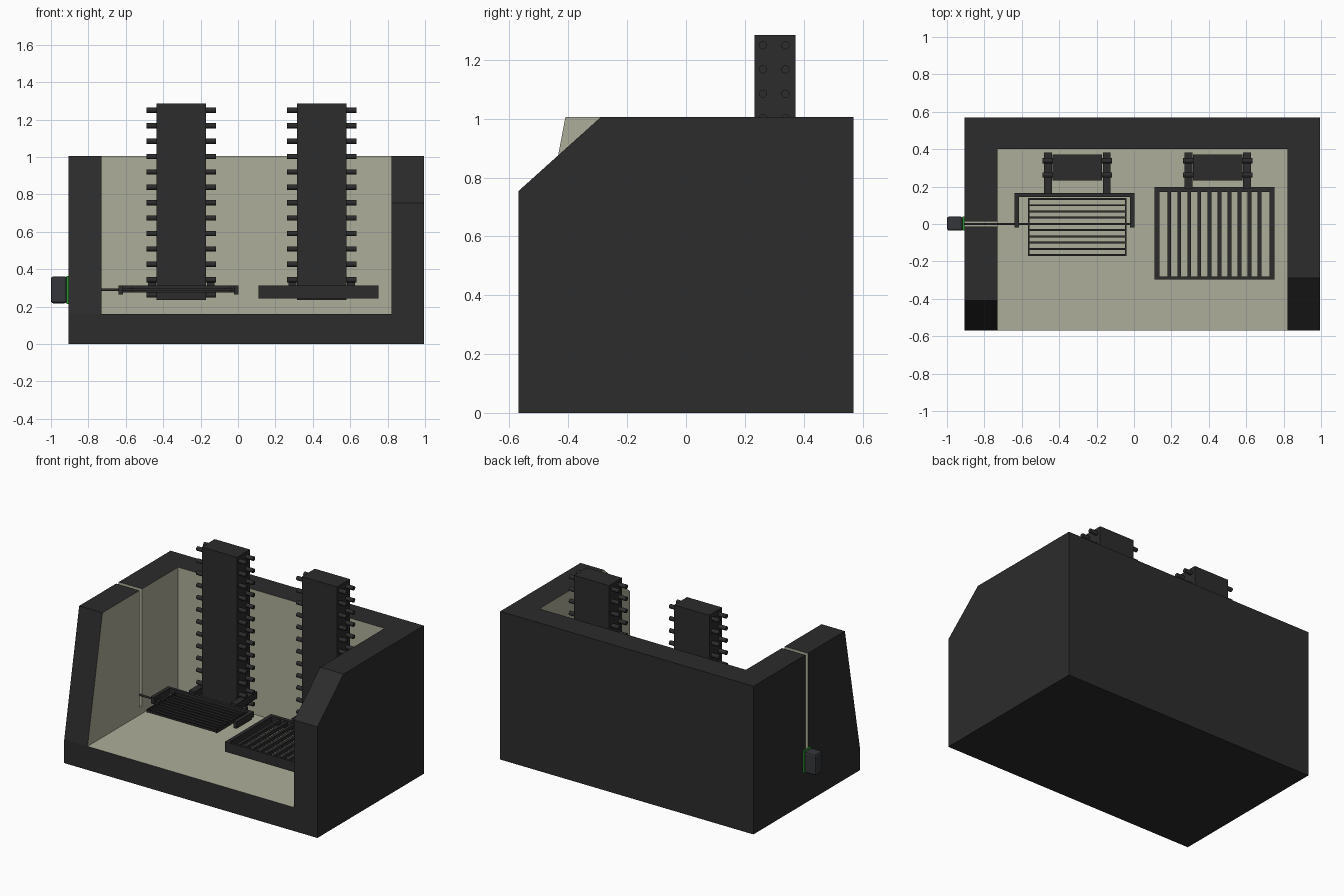
import bpy, bmesh
from mathutils import Matrix

if "Cube" in bpy.data.objects:
    bpy.data.objects.remove(bpy.data.objects["Cube"])


def material(name, rgb):
    m = bpy.data.materials.new(name)
    m.diffuse_color = (*rgb, 1)
    m.use_nodes = True
    m.node_tree.nodes["Principled BSDF"].inputs["Base Color"].default_value = m.diffuse_color
    return m


DARK = material("dark_steel", (0.025, 0.025, 0.025))
BRICK = material("firebrick", (0.42, 0.42, 0.32))
GREEN = material("green_plate", (0.02, 0.3, 0.03))
MOTOR = material("motor_grey", (0.035, 0.037, 0.042))


def finish(bm, name, mat=DARK):
    bmesh.ops.recalc_face_normals(bm, faces=bm.faces)
    me = bpy.data.meshes.new(name)
    bm.to_mesh(me)
    bm.free()
    ob = bpy.data.objects.new(name, me)
    bpy.context.collection.objects.link(ob)
    if mat:
        me.materials.append(mat)
    return ob


def add_box(bm, x0, x1, y0, y1, z0, z1):
    m = Matrix.Translation(((x0 + x1) / 2, (y0 + y1) / 2, (z0 + z1) / 2))
    m = m @ Matrix.Diagonal((x1 - x0, y1 - y0, z1 - z0, 1))
    bmesh.ops.create_cube(bm, size=1, matrix=m)


def add_rod(bm, x0, x1, y, z, r, sides=12):
    m = Matrix.Translation(((x0 + x1) / 2, y, z)) @ Matrix.Rotation(1.5707963, 4, 'Y')
    bmesh.ops.create_cone(bm, cap_ends=True, segments=sides, radius1=r, radius2=r,
                          depth=x1 - x0, matrix=m)


def boxes(name, dims, mat=DARK):
    bm = bmesh.new()
    for d in dims:
        add_box(bm, *d)
    return finish(bm, name, mat)


def prism(name, yz, x0, x1):
    bm = bmesh.new()
    f = bm.faces.new([bm.verts.new((x0, y, z)) for y, z in yz])
    new = bmesh.ops.extrude_face_region(bm, geom=[f])["geom"]
    bmesh.ops.translate(bm, vec=(x1 - x0, 0, 0),
                        verts=[v for v in new if isinstance(v, bmesh.types.BMVert)])
    return finish(bm, name, None)


# Firebox: outer block with cavity, slanted front cheeks and a spit slot cut away
XL, XR, YB, ZF = -0.73, 0.82, 0.40, 0.16
body = boxes("firebox", [(-0.905, 0.995, -0.57, 0.57, 0, 1.005)])
cutters = [
    boxes("cavity_cutter", [(XL, XR, -0.7, YB, ZF, 1.2)], None),
    prism("left_cheek_cutter", [(-0.57, 0.16), (-0.41, 1.005), (-0.3715, 1.208), (-0.8, 1.208), (-0.8, 0.16)],
          -1.0, 0.0),
    prism("right_cheek_cutter", [(-0.6852, 0.65), (-0.29, 1.005), (-0.0674, 1.205), (-0.8, 1.205)],
          0.5, 1.1),
    boxes("slot_cutter", [(-1.0, -0.6, -0.014, 0.014, 0.21, 1.2)], None),
]
for c in cutters:
    mod = body.modifiers.new(c.name, 'BOOLEAN')
    mod.operation, mod.solver, mod.object = 'DIFFERENCE', 'EXACT', c
    c.hide_render = True
baked = bpy.data.meshes.new_from_object(
    body.evaluated_get(bpy.context.evaluated_depsgraph_get()))
body.modifiers.clear()
body.data = baked
for c in cutters:
    bpy.data.objects.remove(c)

# Firebrick lining on the inner faces and in the slot
baked.materials.clear()
baked.materials.append(DARK)
baked.materials.append(BRICK)
for p in baked.polygons:
    c, n = p.center, p.normal
    lining = ((abs(c.x - XL) < .002 and n.x > .9) or (abs(c.x - XR) < .002 and n.x < -.9)
              or (abs(c.y - YB) < .002 and n.y < -.9) or (abs(c.z - ZF) < .002 and n.z > .9)
              or abs(c.y) < .016 and c.x < XL and abs(n.x) < .1 and c.z > .2)
    p.material_index = 1 if lining else 0


# Height-adjusting columns with rows of pegs, and hook arms resting on them
def column(side, cx, y_front):
    boxes(side + "_column", [(cx - .132, cx + .132, .233, .372, .235, 1.285)])
    bm = bmesh.new()
    for i in range(13):
        for y in (.262, .338):
            for s in (-1, 1):
                a, b = sorted((cx + s * .13, cx + s * .186))
                add_rod(bm, a, b, y, .262 + i * .0823, .014)
    peg = finish(bm, side + "_column_pegs")
    bm = bmesh.new()
    for s in (-1, 1):
        x = cx + s * .157
        add_box(bm, x - .021, x + .021, y_front, .383, .283, .328)
    finish(bm, side + "_hook_arms")


column("left", -.303, .16)
column("right", .448, .19)

# Left grill: U-shaped carrier, spit rod and wire basket
boxes("spit_carrier", [(-.64, .003, .145, .165, .275, .312),
                       (-.64, -.616, -.02, .145, .265, .312),
                       (-.021, .003, -.02, .145, .265, .312)])
bm = bmesh.new()
add_rod(bm, -.91, 0, 0, .29, .006)
finish(bm, "spit_rod")
basket = [(x, x + .008, -.17, .138, .28, .302) for x in (-.568, -.048)]
for i in range(10):
    y = -.166 + i * .0333
    basket.append((-.568, -.04, y - .005, y + .005, .284, .298))
boxes("wire_basket", basket)

# Right grill: frame with channel bars running front to back
gx0, gx1, gy0, gy1, t = .11, .75, -.297, .197, .025
frame = [(gx0, gx1, gy0, gy0 + .015, .245, .312), (gx0, gx1, gy1 - t, gy1, .258, .312),
         (gx0, gx0 + t, gy0, gy1, .255, .312), (gx1 - t, gx1, gy0, gy1, .255, .312)]
boxes("grill_frame", frame)
bars = []
for i in range(1, 11):
    x = gx0 + t + (gx1 - gx0 - 2 * t) * i / 11
    bars.append((x - .010, x + .010, gy0 + .012, gy1 - t + .003, .28, .305))
boxes("grill_bars", bars)

# Spit motor and its mounting plate on the left wall
motor = boxes("spit_motor", [(-1.0, -.915, -.036, .04, .218, .362)], MOTOR)
bev = motor.modifiers.new("bevel", 'BEVEL')
bev.width, bev.segments = .012, 2
boxes("motor_plate", [(-.916, -.905, -.036, .04, .215, .365)], GREEN)
